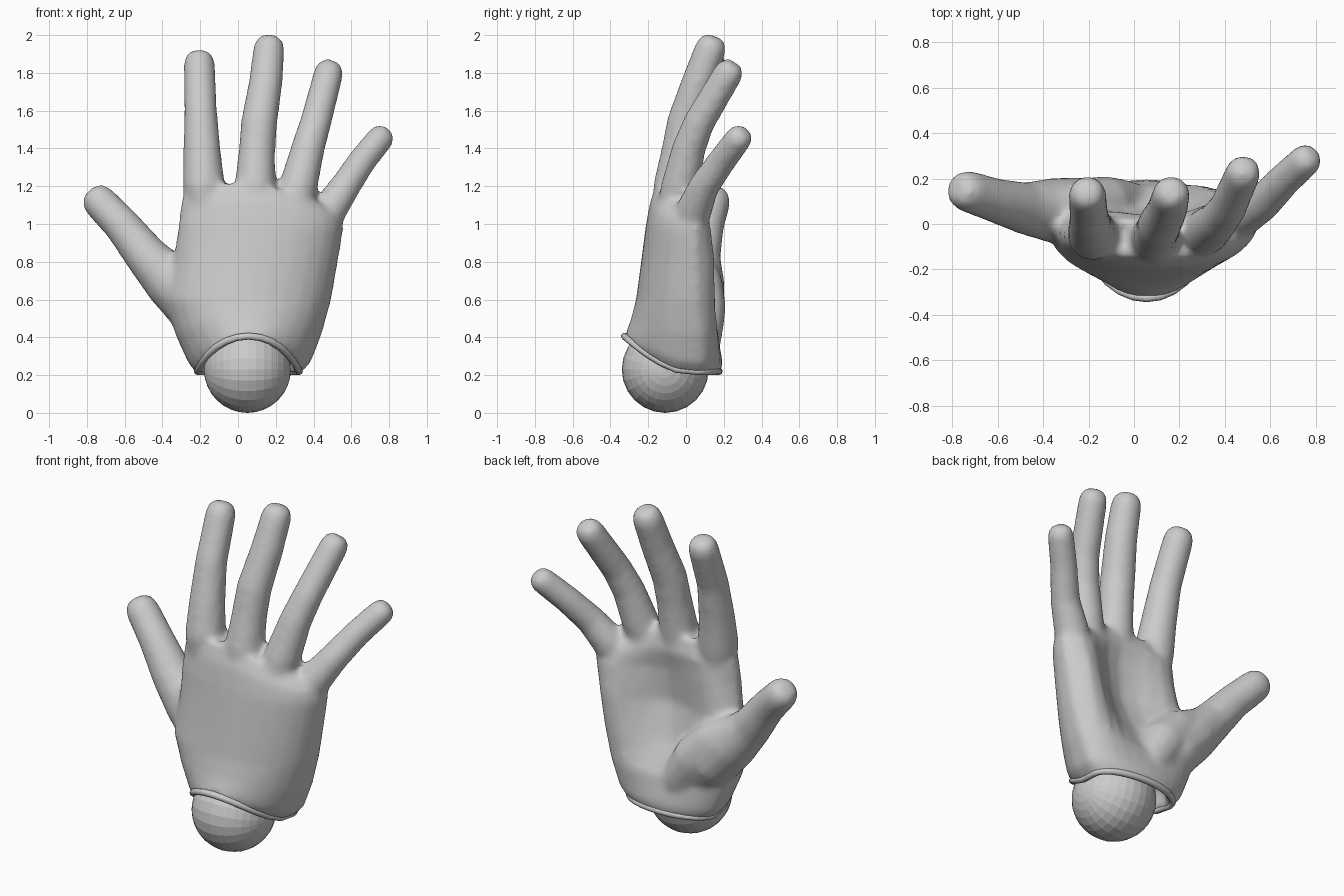
import bpy, bmesh, math
from mathutils import Vector

if "Cube" in bpy.data.objects:
    bpy.data.objects.remove(bpy.data.objects["Cube"])

N = 28  # points around the palm


def loft(bm, rings):
    """Closed skin through a list of equal-length rings."""
    vs = [[bm.verts.new(p) for p in r] for r in rings]
    n = len(vs[0])
    for a, b in zip(vs, vs[1:]):
        for i in range(n):
            j = (i + 1) % n
            bm.faces.new((a[i], a[j], b[j], b[i]))
    for r in (vs[0], vs[-1]):
        c = bm.verts.new(sum((v.co for v in r), Vector()) / n)
        for i in range(n):
            bm.faces.new((r[i], r[(i + 1) % n], c))


def digit(bm, pts, sides=14):
    """Round tube through (x, y, z, radius) points with a blunt tip."""
    ps = [(Vector(p[:3]), p[3]) for p in pts]
    end = (ps[-1][0] - ps[-2][0]).normalized()
    tip, r = ps[-1]
    ps += [(tip + end * r * 0.5, r * 0.86), (tip + end * r * 0.8, r * 0.5)]
    rings = []
    for i, (p, r) in enumerate(ps):
        t = (ps[min(i + 1, len(ps) - 1)][0] - ps[max(i - 1, 0)][0]).normalized()
        s = Vector((0, 1, 0)).cross(t).normalized()
        u = t.cross(s)
        rings.append([p + (s * math.cos(a) + u * math.sin(a)) * r
                      for a in (2 * math.pi * k / sides for k in range(sides))])
    loft(bm, rings)


def section(z, xl, xr, yl, yr, back, palm, bulge, cuff, slope=0.0, scale=1.0):
    """Palm cross-section: arched back, hollow palm, optional curved cuff height."""
    out = []
    cx, hx = (xl + xr) / 2, (xr - xl) / 2
    for k in range(N):
        a = 2 * math.pi * k / N
        c, s = math.cos(a), math.sin(a)
        ye = yl + (yr - yl) * (c + 1) / 2
        if s < 0:
            y = ye + (back - ye) * abs(s) ** 0.85
        else:  # little-finger side of the palm is fuller
            y = ye + (palm - ye) * s + bulge * math.sin(2 * a) ** 2 * (1.0 if c > 0 else 0.55)
        x = cx + hx * c
        h = z + cuff * 0.96 * max(0, -y) ** 1.5 - slope * max(0, x - 0.12)
        mid = (back + palm) / 2
        out.append(Vector((cx + (x - cx) * scale, mid + (y - mid) * scale, h)))
    return out


def finish(bm, name):
    bmesh.ops.recalc_face_normals(bm, faces=bm.faces)
    me = bpy.data.meshes.new(name)
    bm.to_mesh(me)
    bm.free()
    ob = bpy.data.objects.new(name, me)
    bpy.context.collection.objects.link(ob)
    return ob


# Palm with a hollow cuff at the bottom
bm = bmesh.new()
cuff = (-0.225, 0.335, 0.05, 0.06, -0.335, 0.185, 0.0)
loft(bm, [
    section(0.34, *cuff, 0.6, scale=0.74),
    section(0.28, *cuff, 0.9, scale=0.83),
    section(0.21, *cuff, 1.0, scale=0.87),
    section(0.21, *cuff, 1.0, scale=0.99),
    section(0.265, -0.265, 0.385, 0.06, 0.06, -0.318, 0.195, 0.0, 0.95),
    section(0.42, -0.335, 0.445, 0.05, 0.06, -0.292, 0.165, 0.03, 0.5),
    section(0.60, -0.385, 0.495, 0.02, 0.06, -0.265, 0.06, 0.10, 0.0),
    section(0.80, -0.345, 0.53, -0.01, 0.06, -0.238, 0.00, 0.14, 0.0),
    section(1.00, -0.315, 0.56, -0.05, 0.06, -0.212, 0.015, 0.11, 0.0, 0.05),
    section(1.12, -0.302, 0.55, -0.05, 0.05, -0.19, 0.04, 0.06, 0.0, 0.2),
    section(1.22, -0.27, 0.49, -0.05, 0.04, -0.15, 0.02, 0.01, 0.0, 0.34),
])

# Four fingers, the thumb and the pad below the thumb
digits = [
    [(-0.17, -0.055, 1.0, .09), (-0.18, -0.05, 1.2, .113), (-0.19, -0.02, 1.38, .1),
     (-0.198, 0.03, 1.6, .088), (-0.205, 0.13, 1.85, .084)],
    [(0.08, -0.08, 1.0, .1), (0.09, -0.065, 1.2, .11), (0.1, -0.035, 1.38, .098),
     (0.112, -0.005, 1.54, .097), (0.147, 0.065, 1.75, .09), (0.164, 0.13, 1.93, .084)],
    [(0.27, -0.07, 1.0, .1), (0.32, -0.03, 1.2, .103), (0.37, 0.015, 1.4, .09),
     (0.412, 0.07, 1.54, .084), (0.48, 0.225, 1.8, .079)],
    [(0.41, 0.0, 0.92, .09), (0.485, 0.045, 1.08, .096), (0.568, 0.095, 1.2, .082),
     (0.657, 0.19, 1.335, .076), (0.755, 0.28, 1.455, .073)],
    [(-0.1, 0.04, 0.4, .11), (-0.225, 0.055, 0.56, .153), (-0.355, 0.06, 0.695, .145),
     (-0.485, 0.07, 0.83, .115), (-0.615, 0.105, 0.995, .098), (-0.735, 0.145, 1.12, .092)],
    [(0.03, 0.08, 0.29, .085), (-0.04, 0.08, 0.42, .115), (-0.13, 0.085, 0.56, .128),
     (-0.25, 0.08, 0.69, .115), (-0.36, 0.075, 0.77, .09)],
]
for pts in digits:
    digit(bm, pts)

# Fuse the skin into one blended surface
hand = finish(bm, "hand")
m = hand.modifiers.new("fuse", 'REMESH')
m.mode = 'VOXEL'
m.voxel_size = 0.018
m.use_smooth_shade = True
m = hand.modifiers.new("blend", 'SMOOTH')
m.factor = 0.5
m.iterations = 9

# Rolled lip around the cuff
cu = bpy.data.curves.new("cuff_rim", 'CURVE')
cu.dimensions = '3D'
cu.bevel_depth = 0.019
cu.bevel_resolution = 2
sp = cu.splines.new('POLY')
sp.points.add(N - 1)
for p, co in zip(sp.points, section(0.22, *cuff, 1.0, scale=0.965)):
    p.co = (*co, 1)
sp.use_cyclic_u = True
rim = bpy.data.objects.new("cuff_rim", cu)
bpy.context.collection.objects.link(rim)

# Wrist ball, poles to the sides
bpy.ops.mesh.primitive_uv_sphere_add(segments=24, ring_count=16, radius=0.23,
                                     location=(0.05, -0.11, 0.23),
                                     rotation=(0, math.pi / 2, 0))
bpy.context.object.name = "wrist_ball"
